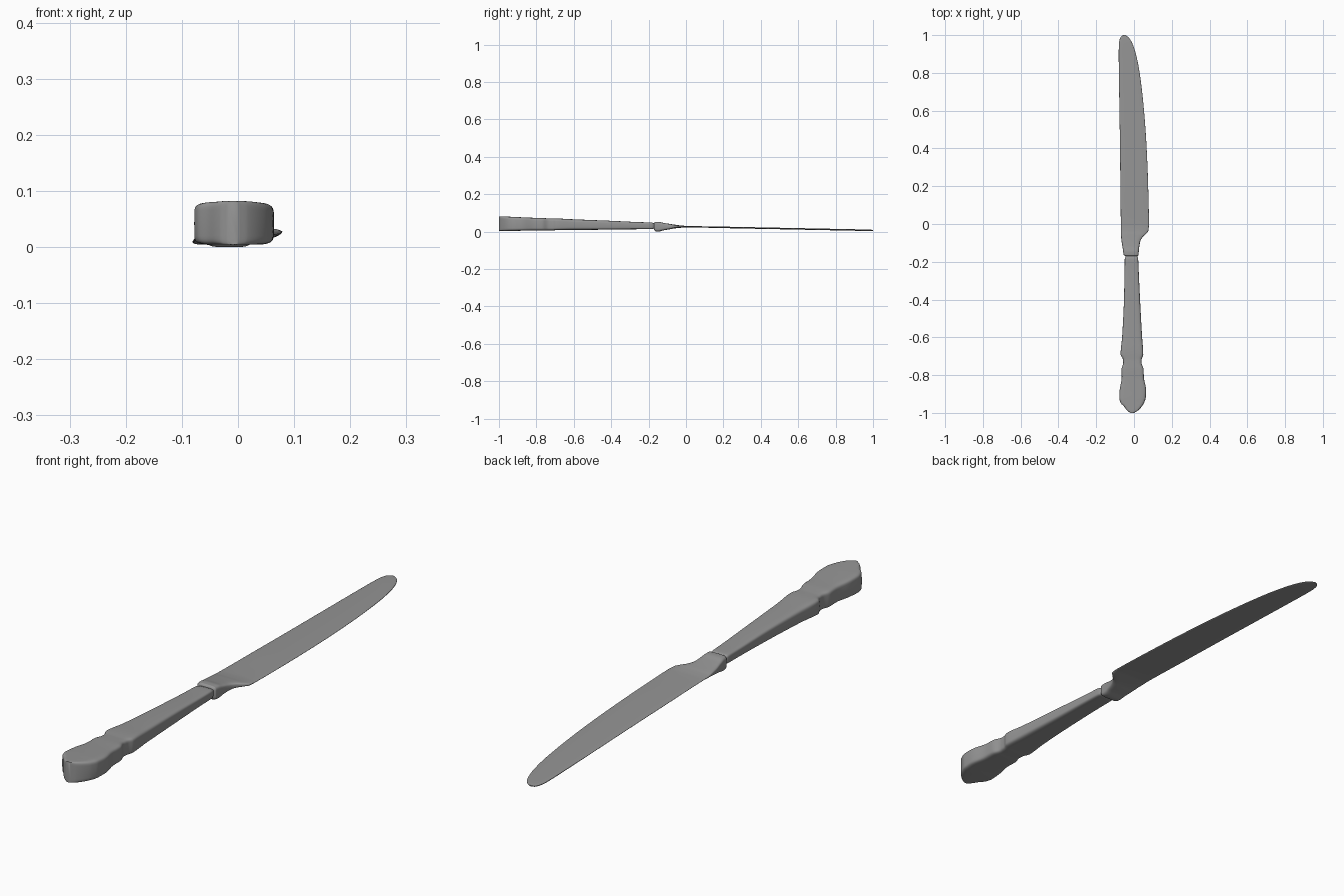
import bpy, bmesh, math

steel = bpy.data.materials.new("steel grey")
steel.diffuse_color = (0.3, 0.3, 0.3, 1)


def smooth_rows(rows, sub):
    """Monotone cubic interpolation of station rows (first column is y)."""
    def slope(i, k):
        if i in (0, len(rows) - 1):
            j = min(i, len(rows) - 2)
            return (rows[j + 1][k] - rows[j][k]) / (rows[j + 1][0] - rows[j][0])
        a = (rows[i][k] - rows[i - 1][k]) / (rows[i][0] - rows[i - 1][0])
        b = (rows[i + 1][k] - rows[i][k]) / (rows[i + 1][0] - rows[i][0])
        return 2 * a * b / (a + b) if a * b > 0 else 0

    out = []
    for i in range(len(rows) - 1):
        p, q = rows[i], rows[i + 1]
        h = q[0] - p[0]
        for s in range(sub):
            t = s / sub
            row = [p[0] + h * t]
            for k in range(1, len(p)):
                row.append((2*t**3 - 3*t*t + 1) * p[k] + (t**3 - 2*t*t + t) * h * slope(i, k)
                           + (3*t*t - 2*t**3) * q[k] + (t**3 - t*t) * h * slope(i + 1, k))
            out.append(row)
    out.append(list(rows[-1]))
    return out


def loft(name, rows, sub=5, n=40):
    """Rows of (y, left, right, bottom, top, squareness) joined by rounded sections."""
    bm = bmesh.new()
    rings = []
    for y, x0, x1, z0, z1, e in smooth_rows(rows, sub):
        ring = []
        for i in range(n):
            a = 2 * math.pi * i / n
            c, s = math.cos(a), math.sin(a)
            u = math.copysign(abs(c) ** (2 / e), c)
            v = math.copysign(abs(s) ** (2 / e), s)
            ring.append(bm.verts.new(((x0 + x1) / 2 + u * (x1 - x0) / 2, y,
                                      (z0 + z1) / 2 + v * (z1 - z0) / 2)))
        rings.append(ring)
    for a, b in zip(rings, rings[1:]):
        for i in range(n):
            j = (i + 1) % n
            bm.faces.new((a[i], a[j], b[j], b[i]))
    bm.faces.new(rings[0])
    bm.faces.new(rings[-1])
    bmesh.ops.recalc_face_normals(bm, faces=bm.faces)
    me = bpy.data.meshes.new(name)
    bm.to_mesh(me)
    bm.free()
    me.materials.append(steel)
    ob = bpy.data.objects.new(name, me)
    bpy.context.collection.objects.link(ob)
    bpy.context.view_layer.objects.active = ob
    ob.select_set(True)
    bpy.ops.object.shade_smooth_by_angle(angle=math.radians(45))
    ob.select_set(False)


# Handle: pointed butt, swelling, side notches, long taper
loft("handle", [
    (-1.0, -0.018, 0.000, 0.004, 0.082, 7),
    (-0.99, -0.034, 0.018, 0.004, 0.082, 7),
    (-0.965, -0.054, 0.042, 0.004, 0.081, 7),
    (-0.945, -0.072, 0.054, 0.004, 0.080, 7),
    (-0.92, -0.078, 0.062, 0.004, 0.079, 7),
    (-0.88, -0.076, 0.064, 0.005, 0.077, 7),
    (-0.81, -0.065, 0.052, 0.006, 0.074, 6),
    (-0.77, -0.066, 0.051, 0.006, 0.073, 6),
    (-0.735, -0.057, 0.040, 0.007, 0.071, 6),
    (-0.715, -0.059, 0.041, 0.007, 0.070, 6),
    (-0.69, -0.071, 0.049, 0.008, 0.070, 6),
    (-0.6, -0.063, 0.043, 0.009, 0.066, 5),
    (-0.4, -0.053, 0.032, 0.011, 0.058, 5),
    (-0.25, -0.050, 0.025, 0.013, 0.051, 5),
    (-0.185, -0.049, 0.022, 0.013, 0.049, 5),
    (-0.172, -0.044, 0.018, 0.016, 0.045, 5),
    (-0.16, -0.042, 0.016, 0.018, 0.043, 5),
])

# Bolster collar flowing into the blade with its heel and rounded tip
loft("blade_and_bolster", [
    (-0.170, -0.045, 0.018, 0.010, 0.047, 5),
    (-0.164, -0.055, 0.024, 0.002, 0.053, 5),
    (-0.150, -0.057, 0.025, 0.000, 0.053, 5),
    (-0.12, -0.061, 0.028, 0.007, 0.047, 5),
    (-0.09, -0.066, 0.034, 0.012, 0.042, 4),
    (-0.07, -0.068, 0.045, 0.016, 0.039, 4),
    (-0.055, -0.069, 0.060, 0.018, 0.037, 3.5),
    (-0.035, -0.070, 0.076, 0.020, 0.034, 3),
    (0.0, -0.070, 0.079, 0.023, 0.031, 3),
    (0.2, -0.072, 0.075, 0.019, 0.027, 3),
    (0.4, -0.074, 0.067, 0.015, 0.023, 3),
    (0.6, -0.077, 0.053, 0.011, 0.019, 3),
    (0.8, -0.080, 0.030, 0.007, 0.015, 3),
    (0.9, -0.081, 0.010, 0.005, 0.013, 3),
    (0.95, -0.080, -0.006, 0.004, 0.012, 3),
    (0.98, -0.075, -0.022, 0.004, 0.011, 3),
    (0.994, -0.067, -0.036, 0.004, 0.010, 3),
    (1.0, -0.056, -0.047, 0.005, 0.009, 3),
])
